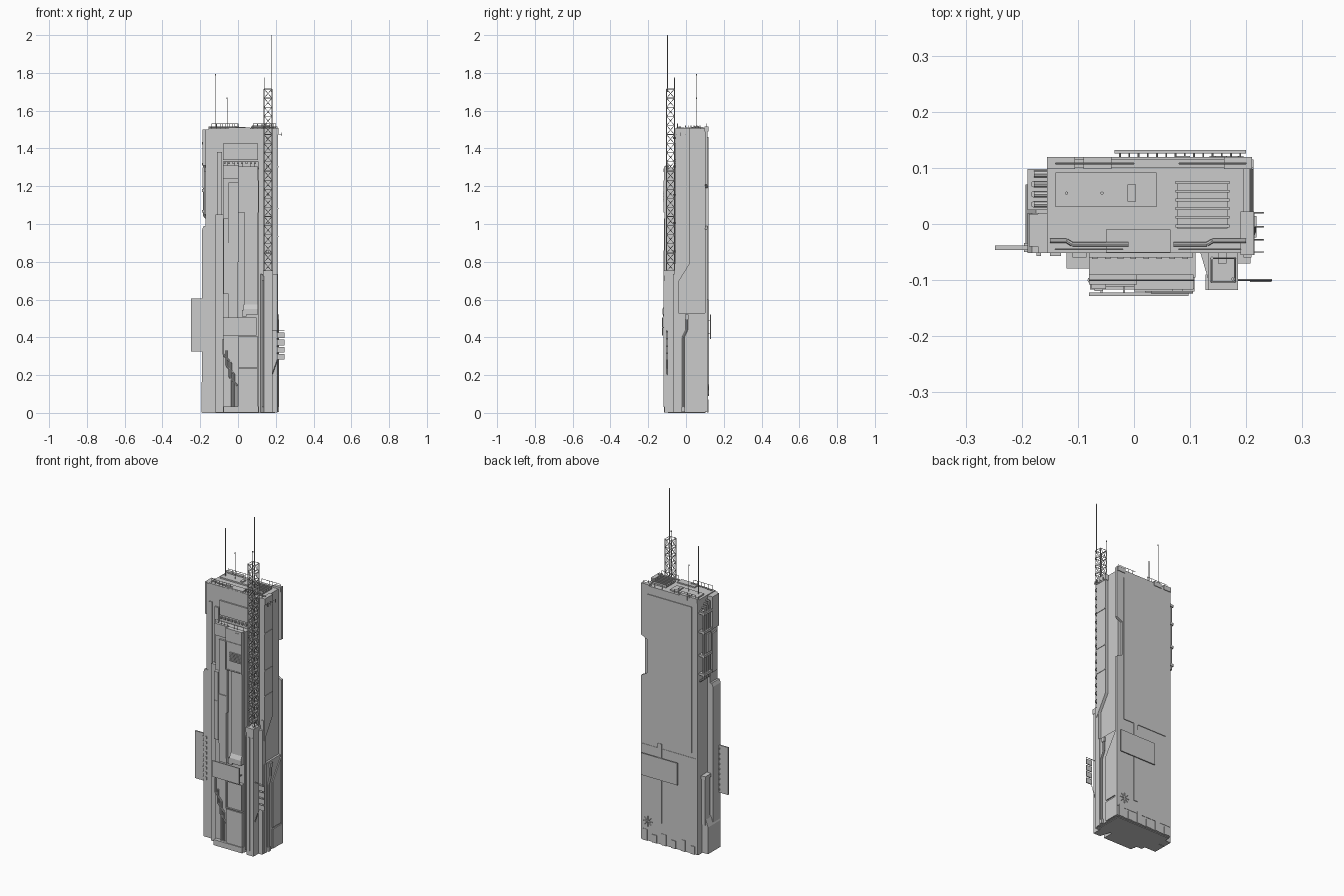
import bpy, bmesh
from mathutils import Vector, Matrix

parts = {}


def bm_for(name):
    return parts.setdefault(name, bmesh.new())


def box(name, x0, x1, y0, y1, z0, z1):
    m = Matrix.Translation(((x0 + x1) / 2, (y0 + y1) / 2, (z0 + z1) / 2)) @ \
        Matrix.Diagonal((x1 - x0, y1 - y0, z1 - z0, 1))
    bmesh.ops.create_cube(bm_for(name), size=1, matrix=m)


def prism(name, pts, axis, a, b):
    """Extrude a profile: axis x takes (y,z), y takes (x,z), z takes (x,y)."""
    bm = bm_for(name)
    def at(p, t):
        return {'x': (t, p[0], p[1]), 'y': (p[0], t, p[1]), 'z': (p[0], p[1], t)}[axis]
    va = [bm.verts.new(at(p, a)) for p in pts]
    vb = [bm.verts.new(at(p, b)) for p in pts]
    bm.faces.new(va)
    bm.faces.new(vb[::-1])
    n = len(pts)
    for i in range(n):
        bm.faces.new((va[i], vb[i], vb[(i + 1) % n], va[(i + 1) % n]))


def rod(name, p, q, r=0.002, sides=4):
    p, q = Vector(p), Vector(q)
    d = q - p
    m = Matrix.Translation((p + q) / 2) @ d.to_track_quat('Z', 'Y').to_matrix().to_4x4()
    bmesh.ops.create_cone(bm_for(name), cap_ends=True, segments=sides, radius1=r,
                          radius2=r, depth=d.length, matrix=m)


def pipe(name, pts, r=0.004, sides=8):
    for p, q in zip(pts, pts[1:]):
        rod(name, p, q, r, sides)


def frame(name, x0, x1, z0, z1, y0, y1, t=0.006):
    box(name, x0, x1, y0, y1, z1 - t, z1)
    box(name, x0, x1, y0, y1, z0, z0 + t)
    box(name, x0, x0 + t, y0, y1, z0 + t, z1 - t)
    box(name, x1 - t, x1, y0, y1, z0 + t, z1 - t)


# Main tower body and back slab with a notched edge
box("tower_core", -0.155, 0.195, -0.052, 0.102, 0, 1.505)
prism("back_slab", [(-0.155, 0.004), (0.213, 0.004), (0.213, 0.97), (0.175, 0.99), (0.175, 1.19),
                    (0.213, 1.21), (0.213, 1.508), (-0.155, 1.508)], 'y', 0.1, 0.115)
box("back_panel", -0.12, 0.17, 0.114, 0.119, 0.6, 1.46)
box("back_lower_panel", -0.15, 0.21, 0.114, 0.117, 0.06, 0.57)
box("back_duct", 0.075, 0.1, 0.114, 0.121, 0.13, 0.6)
for i in range(6):
    x = -0.14 + i * 0.062
    box("back_foot_blocks", x, x + 0.03, 0.112, 0.119, 0.003, 0.05 + 0.02 * (i % 2))
for a in ((1, 0), (0, 1), (.7, .7), (.7, -.7)):
    rod("back_bracket", (0.165 - a[0] * .03, 0.119, 0.12 - a[1] * .03),
        (0.165 + a[0] * .03, 0.119, 0.12 + a[1] * .03), 0.002)

# Back billboard with struts
box("back_billboard", -0.035, 0.2, 0.126, 0.132, 0.39, 0.52)
for i in range(14):
    x = -0.025 + i * 0.0165
    rod("back_billboard_struts", (x, 0.113, 0.42), (x, 0.128, 0.42), 0.0015)
    rod("back_billboard_struts", (x, 0.113, 0.49), (x, 0.128, 0.49), 0.0015)

# Right side: slanted plate, lower cladding, pipe
prism("right_plate", [(-0.055, 0.67), (0.02, 0.79), (0.02, 1.48), (-0.055, 1.48)], 'x', 0.19, 0.212)
box("right_plate_cap", 0.19, 0.214, -0.055, 0.022, 1.475, 1.509)
for z in (0.93, 1.08, 1.3):
    box("right_plate_seams", 0.21, 0.2145, -0.055, 0.02, z, z + 0.006)
box("right_lower_cladding", 0.19, 0.207, -0.054, 0.1, 0.003, 0.53)
prism("right_slant_panel", [(0.022, 0.13), (0.098, 0.13), (0.098, 0.515), (0.022, 0.4)], 'x', 0.2, 0.213)
box("right_base_panel", 0.2, 0.213, 0.022, 0.1, 0.005, 0.12)
box("right_front_strip", 0.2, 0.212, -0.054, -0.03, 0.005, 0.53)
pipe("right_pipe", [(0.211, -0.015, 0.01), (0.211, -0.015, 0.4), (0.211, 0.004, 0.44), (0.211, 0.004, 0.51)], 0.006)
box("right_pipe_collars", 0.204, 0.218, -0.024, -0.005, 0.005, 0.03)
box("right_pipe_collars", 0.204, 0.218, -0.006, 0.014, 0.495, 0.52)
for y in (0.02, -0.005, -0.028, -0.05):
    rod("right_prongs", (0.195, y, 1.475), (0.232, y, 1.475), 0.0012)
    box("right_prongs", 0.229, 0.232, y - 0.001, y + 0.001, 1.465, 1.485)

# Left side: lower slab, foot, upper panels and pipe stack
prism("left_slab", [(-0.19, 0), (-0.15, 0), (-0.15, 0.99), (-0.182, 0.99), (-0.19, 0.97)], 'y', -0.052, 0.02)
prism("left_foot", [(-0.193, 0.002), (-0.15, 0.002), (-0.15, 0.21), (-0.175, 0.21), (-0.193, 0.16)], 'y', -0.045, 0.07)
box("left_column", -0.178, -0.15, 0.03, 0.075, 0.17, 0.45)
box("left_column_cap", -0.182, -0.15, 0.026, 0.08, 0.44, 0.46)
box("left_upper_panel", -0.171, -0.15, -0.0515, 0.02, 0.985, 1.5)
box("left_upper_plate", -0.187, -0.165, -0.04, 0.018, 1.31, 1.5)
box("left_upper_plate", -0.18, -0.165, -0.035, 0.01, 1.05, 1.28)
for i, y in enumerate((0.035, 0.053, 0.071, 0.089)):
    pipe("left_pipes", [(-0.15, y, 1.48 - i * .015), (-0.178, y, 1.48 - i * .015),
                        (-0.178, y, 1.04), (-0.15, y, 1.02)], 0.006)
for z in (1.06, 1.17, 1.31, 1.42):
    box("left_pipe_clamps", -0.19, -0.153, 0.025, 0.098, z, z + 0.014)
box("left_pipe_box", -0.189, -0.153, 0.03, 0.066, 1.19, 1.3)

# Left fin sign and brackets
box("left_sign", -0.248, -0.18, -0.046, -0.038, 0.325, 0.605)
for i in range(9):
    z = 0.34 + i * 0.03
    box("left_sign_brackets", -0.196, -0.17, -0.05, -0.034, z, z + 0.01)
    box("left_side_teeth", -0.174, -0.166, -0.057, -0.05, z, z + 0.015)

# Front bay: core, top box, columns and plates
box("bay_core", -0.08, 0.11, -0.095, -0.05, 0, 1.3)
box("bay_top_box", 0.0, 0.106, -0.117, -0.09, 1.06, 1.305)
box("bay_top_box", -0.08, 0.005, -0.108, -0.09, 1.24, 1.31)
box("bay_left_column", -0.05, 0.0, -0.106, -0.09, 0.5, 1.22)
prism("bay_left_column", [(-0.05, 0.9), (0.0, 0.9), (0.0, 0.53), (-0.03, 0.53), (-0.05, 0.62)], 'y', -0.111, -0.09)
box("bay_left_plate", -0.076, -0.05, -0.116, -0.09, 0.63, 1.03)
box("bay_left_plate", -0.07, -0.055, -0.119, -0.09, 0.7, 0.86)
box("bay_right_column", 0.035, 0.105, -0.113, -0.09, 0.57, 1.065)
box("bay_right_seam", 0.0, 0.006, -0.11, -0.09, 0.8, 1.07)
frame("bay_frame", 0.0, 0.108, 1.06, 1.23, -0.12, -0.115)
for i in range(7):
    box("bay_louvre", 0.03, 0.105, -0.123, -0.112, 1.12 + i * .008, 1.124 + i * .008)
box("bay_hatch", 0.068, 0.086, -0.12, -0.112, 1.275, 1.293)
prism("balcony", [(-0.124, 0.52), (-0.09, 0.52), (-0.09, 0.575), (-0.112, 0.575), (-0.124, 0.55)], 'x', 0.03, 0.105)
box("balcony_side_box", 0.02, 0.045, -0.122, -0.09, 0.51, 0.545)
for i in range(10):
    x = -0.078 + i * 0.0205
    rod("bay_railing", (x, -0.1, 1.29), (x, -0.1, 1.33), 0.0012)
rod("bay_railing", (-0.08, -0.1, 1.33), (0.108, -0.1, 1.33), 0.0012)

# Front billboard, lower window, base and pipes
box("front_billboard", -0.08, 0.097, -0.128, -0.122, 0.41, 0.505)
for x in (-0.06, -0.02, 0.02, 0.06, 0.088):
    box("front_billboard_struts", x, x + 0.004, -0.123, -0.09, 0.45, 0.456)
frame("lower_window_frame", 0.0, 0.106, 0.24, 0.405, -0.115, -0.09)
box("lower_window", 0.005, 0.1, -0.108, -0.09, 0.245, 0.4)
box("lower_front_panel", 0.0, 0.106, -0.112, -0.09, 0.03, 0.235)
box("bay_base", -0.078, 0.108, -0.117, -0.06, 0.002, 0.035)
for i in range(3):
    x = -0.078 + i * 0.017
    pipe("front_pipes", [(x, -0.1, 0.39 - i * .06), (x, -0.1, 0.31 - i * .06),
                         (x + .04, -0.1, 0.265 - i * .06), (x + .04, -0.1, 0.01)], 0.005)
box("front_left_column", -0.12, -0.075, -0.079, -0.05, 0.003, 1.05)
box("front_left_strip", -0.15, -0.13, -0.057, -0.05, 0.06, 1.4)
box("front_left_strip", -0.11, -0.085, -0.06, -0.05, 1.05, 1.38)
box("upper_front_panel", -0.08, 0.105, -0.06, -0.05, 1.34, 1.425)
for i in range(8):
    box("upper_panel_teeth", -0.075 + i * .023, -0.065 + i * .023, -0.062, -0.05, 1.318, 1.33)

# Mast pillar under the lattice
prism("mast_pillar", [(0.118, -0.05), (0.137, -0.115), (0.182, -0.115), (0.182, -0.05)], 'z', 0.002, 0.735)
box("mast_pillar_cap", 0.132, 0.185, -0.118, -0.05, 0.725, 0.755)
for x in (0.127, 0.15, 0.168):
    box("mast_pillar_ribs", x, x + 0.008, -0.118, -0.09, 0.03, 0.7)
box("front_right_fill", 0.18, 0.208, -0.07, -0.05, 0.003, 0.735)
box("front_right_fill", 0.195, 0.209, -0.06, -0.04, 0.5, 0.79)

# Lattice mast
mx, my, cells, zb, zt = (0.138, 0.18), (-0.103, -0.061), 20, 0.75, 1.715
corners = [(mx[0], my[0]), (mx[1], my[0]), (mx[1], my[1]), (mx[0], my[1])]
h = (zt - zb) / cells
for i in range(4):
    a, b = corners[i], corners[(i + 1) % 4]
    rod("lattice_mast", (*a, zb), (*a, zt), 0.0028)
    for k in range(cells):
        z = zb + k * h
        rod("lattice_mast", (*a, z + h), (*b, z + h), 0.0017)
        rod("lattice_mast", (*a, z), (*b, z + h), 0.0014)
        rod("lattice_mast", (*b, z), (*a, z + h), 0.0014)
for k in range(5):
    z = 0.85 + k * 0.15
    box("mast_ties", 0.15, 0.165, -0.07, -0.05, z, z + 0.01)

# Antennas
for x, y, z0, z1 in ((0.176, -0.098, 1.7, 2.0), (0.139, -0.061, 1.7, 1.775),
                     (-0.12, 0.055, 1.5, 1.795), (-0.057, 0.055, 1.5, 1.67)):
    rod("antennas", (x, y, z0), (x, y, z1), 0.0018, 6)
    rod("antenna_tips", (x, y, z1 - 0.008), (x, y, z1), 0.003, 6)

# Right hanging signs on an arm
rod("sign_arm", (0.18, -0.1, 0.435), (0.246, -0.1, 0.435), 0.002)
rod("sign_arm", (0.18, -0.1, 0.2), (0.212, -0.1, 0.29), 0.002)
rod("sign_arm", (0.209, -0.1, 0.28), (0.209, -0.1, 0.435), 0.002)
for i in range(4):
    box("hanging_signs", 0.207, 0.245, -0.103, -0.098, 0.282 + i * .038, 0.312 + i * .038)

# Roof: parapets, boxes, slatted vent, pipes and railings
box("roof_deck", -0.14, 0.04, 0.03, 0.092, 1.5, 1.513)
box("roof_hatch", -0.012, 0.004, 0.04, 0.07, 1.51, 1.52)
box("roof_front_box", -0.05, 0.065, -0.051, -0.01, 1.5, 1.512)
box("roof_vent_base", 0.077, 0.167, -0.008, 0.077, 1.5, 1.512)
for i in range(6):
    y = -0.006 + i * 0.0155
    box("roof_vent_slats", 0.074, 0.17, y, y + 0.005, 1.51, 1.522)
for x in (-0.155, -0.09, 0.16):
    box("roof_parapet", x, x + 0.05, 0.098, 0.119, 1.49, 1.517)
pipe("roof_pipes", [(-0.15, -0.03, 1.512), (-0.12, -0.03, 1.512), (-0.11, -0.036, 1.512), (-0.01, -0.036, 1.512)], 0.004)
pipe("roof_pipes", [(0.07, -0.036, 1.512), (0.13, -0.036, 1.512), (0.14, -0.03, 1.512), (0.2, -0.03, 1.512)], 0.004)
for x0, x1, y in ((-0.14, 0.0, 0.108), (0.08, 0.2, 0.108), (-0.14, -0.02, -0.045), (0.08, 0.19, -0.045)):
    rod("roof_railing", (x0, y, 1.531), (x1, y, 1.531), 0.0016)
    for k in range(6):
        x = x0 + (x1 - x0) * k / 5
        rod("roof_railing", (x, y, 1.5), (x, y, 1.531), 0.0014)

# Turn every part into an object
for name, bm in parts.items():
    bmesh.ops.recalc_face_normals(bm, faces=bm.faces[:])
    me = bpy.data.meshes.new(name)
    bm.to_mesh(me)
    bm.free()
    bpy.context.collection.objects.link(bpy.data.objects.new(name, me))
